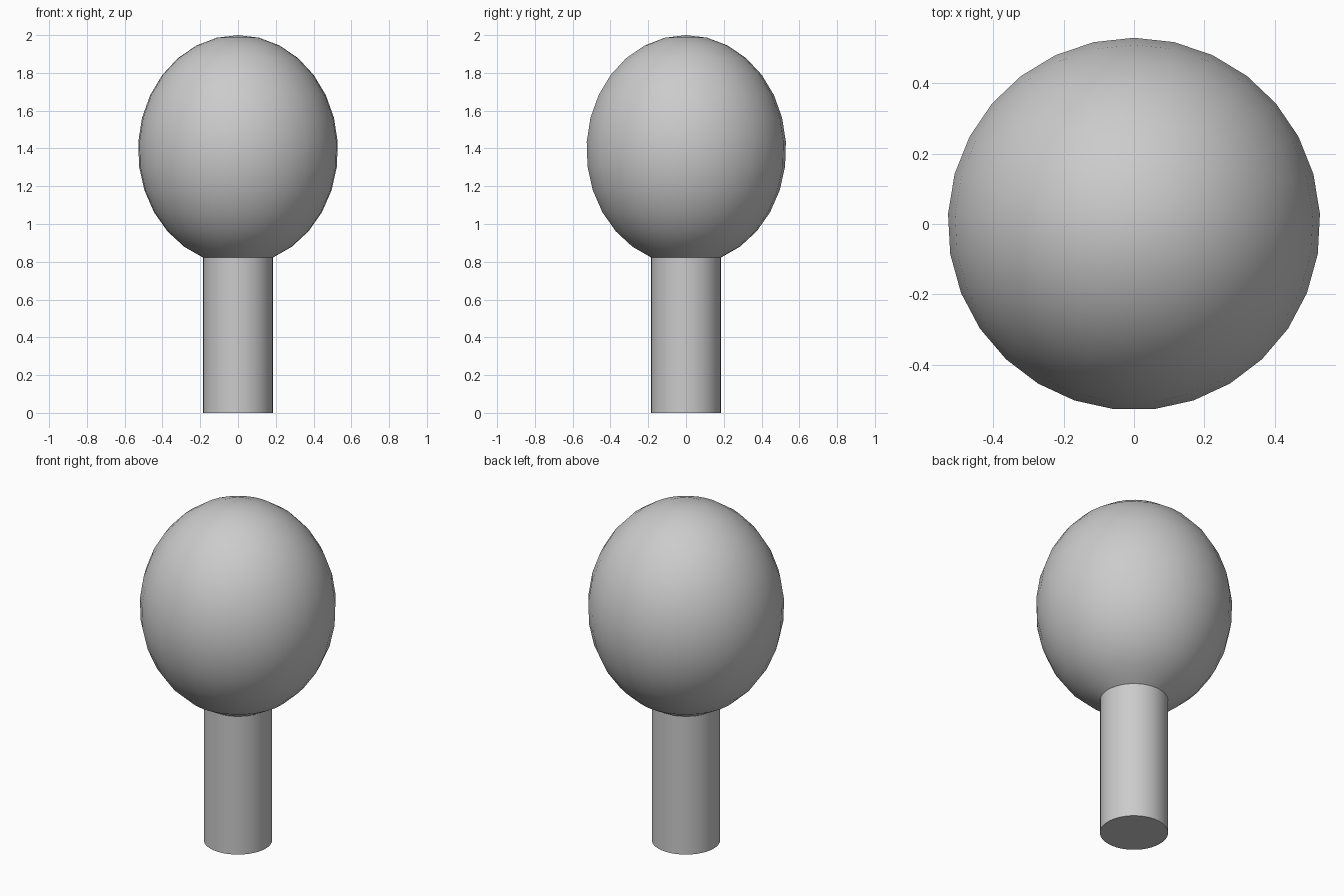
import bpy, bmesh, math

if "Cube" in bpy.data.objects:
    bpy.data.objects.remove(bpy.data.objects["Cube"])

SIDES = 29


def lathe(name, profile, sides=SIDES):
    """Revolve (radius, z) points, listed top to bottom, about the z axis."""
    bm = bmesh.new()
    rings = []
    for r, z in profile:
        if r < 1e-6:
            rings.append([bm.verts.new((0, 0, z))])
        else:
            angles = [math.pi / 2 + math.tau * i / sides for i in range(sides)]
            rings.append([bm.verts.new((r * math.cos(a), r * math.sin(a), z)) for a in angles])
    for a, b in zip(rings, rings[1:]):
        for i in range(sides):
            j = (i + 1) % sides
            corners = [a[i % len(a)], b[i % len(b)], b[j % len(b)], a[j % len(a)]]
            bm.faces.new(list(dict.fromkeys(corners)))
    bm.normal_update()
    me = bpy.data.meshes.new(name)
    bm.to_mesh(me)
    bm.free()
    ob = bpy.data.objects.new(name, me)
    bpy.context.collection.objects.link(ob)
    bpy.ops.object.select_all(action='DESELECT')
    ob.select_set(True)
    bpy.context.view_layer.objects.active = ob
    bpy.ops.object.shade_smooth_by_angle(angle=math.radians(35))
    return ob


# egg-shaped crown, cut where it meets the trunk
R, RZ, CZ, STEPS = 0.53, 0.608, 1.392, 13
TRUNK_R = 0.184
cut = math.pi - math.asin(TRUNK_R / R)
crown = [(R * math.sin(cut * k / STEPS), CZ + RZ * math.cos(cut * k / STEPS))
         for k in range(STEPS + 1)]
lathe("crown", crown)

# straight trunk with a closed foot
lathe("trunk", [(TRUNK_R, crown[-1][1]), (TRUNK_R, 0), (0, 0)], 40)
